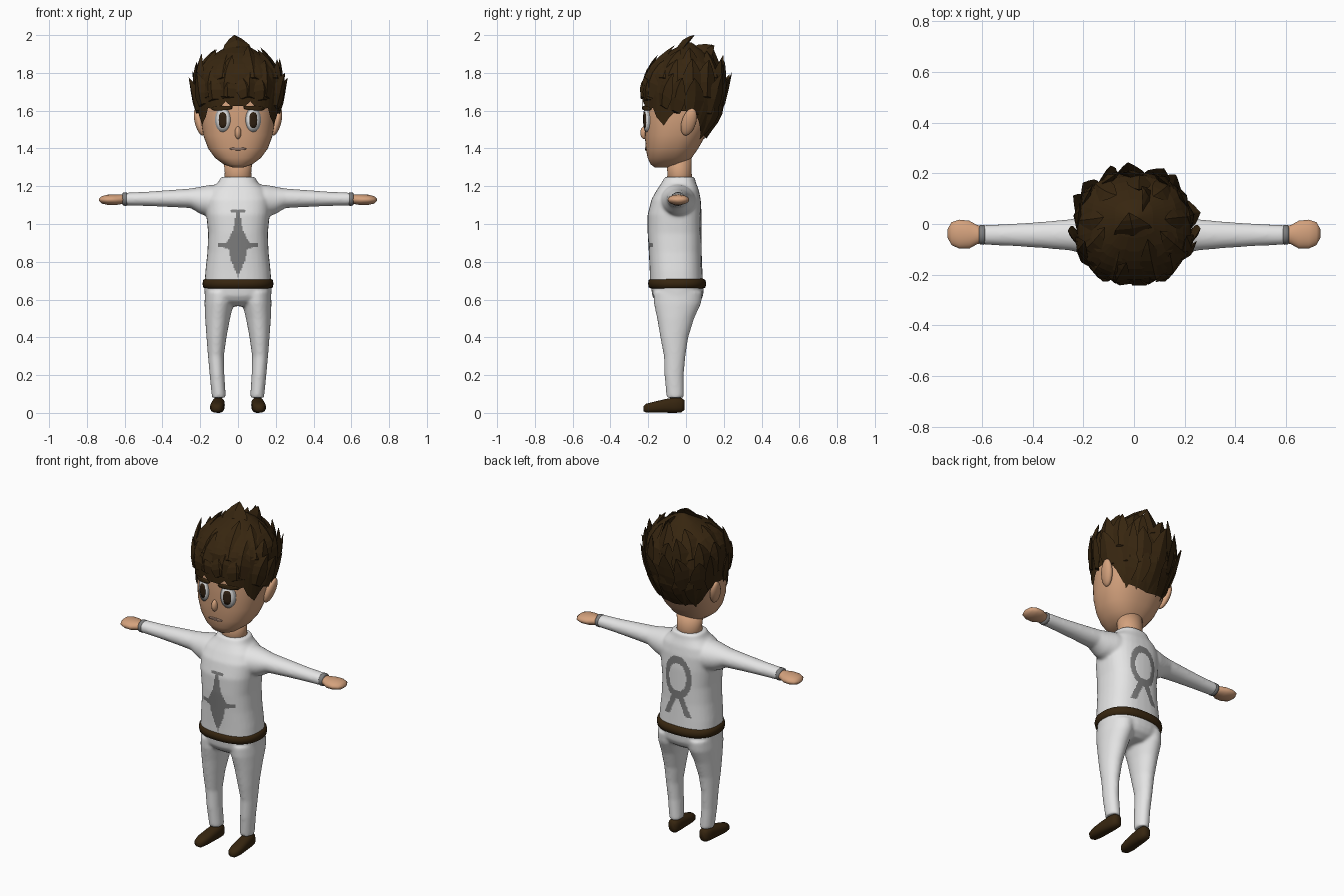
import bpy, bmesh, math, random
from mathutils import Vector

if "Cube" in bpy.data.objects:
    bpy.data.objects.remove(bpy.data.objects["Cube"])
random.seed(4)

def mat(name, r, g, b):
    m = bpy.data.materials.new(name)
    m.diffuse_color = (r, g, b, 1)
    m.use_nodes = True
    m.node_tree.nodes["Principled BSDF"].inputs["Base Color"].default_value = m.diffuse_color
    return m

WHITE = mat("white cloth", .78, .78, .78)
GREY = mat("grey trim", .21, .21, .21)
SKIN = mat("skin", .66, .36, .205)
BROWN = mat("dark brown", .038, .019, .005)
EYEGREY = mat("eye rim grey", .42, .42, .42)
IRIS = mat("iris brown", .03, .015, .006)
LIP = mat("lip", .32, .2, .15)

def interp(table, v):
    """Linear interpolation in a table of (key, a, b, ...)."""
    if v <= table[0][0]:
        return table[0][1:]
    for p, q in zip(table, table[1:]):
        if v <= q[0]:
            f = (v - p[0]) / (q[0] - p[0])
            return tuple(a + (b - a) * f for a, b in zip(p[1:], q[1:]))
    return table[-1][1:]

def sup(a, n):
    c, s = math.cos(a), math.sin(a)
    return (math.copysign(abs(c) ** (2 / n), c), math.copysign(abs(s) ** (2 / n), s))

def finish(name, bm, material, smooth=True):
    bmesh.ops.recalc_face_normals(bm, faces=bm.faces)
    me = bpy.data.meshes.new(name)
    for f in bm.faces:
        f.smooth = smooth
    bm.to_mesh(me)
    bm.free()
    me.materials.append(material)
    ob = bpy.data.objects.new(name, me)
    bpy.context.collection.objects.link(ob)
    return ob

def add_loft(bm, rings, axis='z', n=2.0, seg=32):
    """Rings are (position on axis, centre u, centre v, radius u, radius v)."""
    rows = []
    for p, cu, cv, ru, rv in rings:
        row = []
        for i in range(seg):
            c, s = sup(2 * math.pi * i / seg, n)
            u, v = cu + ru * c, cv + rv * s
            row.append(bm.verts.new({'z': (u, v, p), 'x': (p, u, v), 'y': (u, p, v)}[axis]))
        rows.append(row)
    for a, b in zip(rows, rows[1:]):
        for i in range(seg):
            j = (i + 1) % seg
            bm.faces.new((a[i], a[j], b[j], b[i]))
    bm.faces.new(rows[0])
    bm.faces.new(rows[-1])

def loft(name, rings, material, **kw):
    bm = bmesh.new()
    add_loft(bm, rings, **kw)
    return finish(name, bm, material)

def prof(table):  # (z, rx, front y, back y) -> loft rings
    return [(z, 0, (f + b) / 2, rx, (b - f) / 2) for z, rx, f, b in table]

def remesh(ob, size, it):
    """Fuse overlapping lofts into one soft surface."""
    m = ob.modifiers.new("fuse", 'REMESH')
    m.mode, m.voxel_size, m.use_smooth_shade = 'VOXEL', size, True
    s = ob.modifiers.new("soften", 'SMOOTH')
    s.factor, s.iterations = .5, it
    dg = bpy.context.evaluated_depsgraph_get()
    me = bpy.data.meshes.new_from_object(ob.evaluated_get(dg))
    ob.modifiers.clear()
    ob.data = me

# shirt: torso and sleeves fused, emblems chosen by face position
bm = bmesh.new()
add_loft(bm, prof([(.68, .177, -.19, .09), (.75, .173, -.192, .087), (.85, .162, -.197, .083),
                   (.95, .158, -.203, .083), (1.05, .168, -.203, .083), (1.13, .172, -.183, .078),
                   (1.18, .152, -.155, .068), (1.22, .105, -.128, .052), (1.25, .09, -.112, .046)]), n=2.5)
for s in (1, -1):
    add_loft(bm, [(s * x, -.043, z, ry, rz) for x, z, ry, rz in
                  [(.08, 1.12, .1, .09), (.15, 1.122, .09, .085), (.2, 1.125, .075, .072), (.25, 1.136, .062, .052),
                   (.36, 1.135, .052, .045), (.48, 1.133, .044, .038), (.6, 1.132, .039, .034)]], axis='x')
shirt = finish("shirt", bm, WHITE)
remesh(shirt, .007, 14)
shirt.data.materials.append(GREY)
emblem = [(.72, 0), (.75, .012), (.8, .035), (.86, .048), (.874, .06), (.876, .105), (.897, .105), (.9, .062),
          (.95, .032), (1, .018), (1.058, .012), (1.06, .04), (1.074, .04), (1.078, 0)]
for f in shirt.data.polygons:
    x, y, z = f.center
    x = abs(x)
    if y < -.1 and f.normal.y < -.3:
        f.material_index = int(x < interp(emblem, z)[0])
    elif y > .03 and f.normal.y > .3:
        loop = .72 < math.hypot(x / .078, (z - 1.0) / .115) < 1.1
        feet = .775 < z < .9 and abs(x - .018 - (.89 - z) * .45) < .018
        f.material_index = int(loop or feet)

# trousers: hips and legs fused
bm = bmesh.new()
add_loft(bm, [(.565, 0, -.04, .07, .08), (.59, 0, -.042, .15, .118), (.62, 0, -.044, .176, .135),
              (.69, 0, -.046, .18, .142)], n=2.3)
for s in (1, -1):
    add_loft(bm, [(z, s * x, y, rx, ry) for z, x, y, rx, ry in
                  [(.08, .101, -.057, .037, .046), (.2, .111, -.063, .039, .051), (.3, .117, -.06, .042, .057),
                   (.4, .114, -.062, .053, .074), (.5, .108, -.055, .066, .098), (.58, .1, -.045, .077, .125),
                   (.64, .095, -.043, .08, .13)]])
remesh(finish("trousers", bm, WHITE), .008, 8)

# belt, collar, neck
loft("belt", [(z, 0, -.047, .188 - d, .154 - d) for z, d in
              [(.657, .02), (.664, .004), (.685, 0), (.704, .004), (.712, .02)]], BROWN, n=2.4, seg=40)
loft("collar", [(1.222, 0, -.034, .09, .082), (1.236, 0, -.034, .087, .079), (1.246, 0, -.034, .08, .072)], GREY)
loft("neck", [(1.2, 0, -.034, .078, .07), (1.27, 0, -.034, .07, .064), (1.36, 0, -.04, .078, .068)], SKIN)

# hands, cuffs, shoes, ears
for s, side in ((1, "left"), (-1, "right")):
    loft(side + "_cuff", [(s * x, -.043, 1.132, r + .003, r) for x, r in
                          [(.587, .032), (.592, .036), (.608, .035), (.612, .028)]], GREY, axis='x')
    loft(side + "_hand", [(s * x, y, z, ry, rz) for x, y, z, ry, rz in
                          [(.59, -.042, 1.132, .03, .026), (.62, -.042, 1.13, .038, .025), (.65, -.042, 1.128, .055, .028),
                           (.69, -.04, 1.128, .057, .027), (.72, -.038, 1.128, .045, .02), (.735, -.037, 1.128, .018, .007)]],
         SKIN, axis='x')
    loft(side + "_shoe", [(y, s * x, z, rx, rz) for y, x, z, rx, rz in
                          [(-.226, .112, .022, .012, .012), (-.212, .112, .025, .028, .023), (-.17, .111, .03, .037, .029),
                           (-.11, .107, .037, .036, .036), (-.06, .104, .041, .034, .041), (-.025, .102, .041, .031, .039),
                           (-.008, .102, .042, .018, .025)]], BROWN, axis='y', n=2.5)
    bm = bmesh.new()
    bmesh.ops.create_uvsphere(bm, u_segments=20, v_segments=12, radius=1)
    ear = finish(side + "_ear", bm, SKIN)
    ear.scale = (.024, .038, .076)
    ear.rotation_euler = (-.3, s * .25, 0)
    ear.location = (s * .205, .015, 1.54)

# head
HEAD = [(1.3, .03, -.165, -.06), (1.315, .075, -.187, -.01), (1.35, .122, -.203, .03), (1.4, .158, -.213, .065),
        (1.47, .184, -.218, .105), (1.55, .196, -.22, .15), (1.62, .2, -.22, .17), (1.7, .2, -.21, .18),
        (1.8, .15, -.15, .14), (1.85, .05, -.06, .06)]
loft("head", prof(HEAD), SKIN, n=2.35, seg=48)

def face_y(x, z):
    rx, f, b = interp(HEAD, z)
    return (f + b) / 2 - (b - f) / 2 * (1 - (abs(x) / rx) ** 2.35) ** (1 / 2.35)

def plate(name, cx, cz, rx, rz, off, material, n=2.0, slope=0):
    """Thin patch that follows the face."""
    bm = bmesh.new()
    rings = []
    for k, o in ((.02, off), (.5, off), (1, off), (1, off - .009)):
        row = []
        for i in range(28):
            c, s = sup(2 * math.pi * i / 28, n)
            x, z = cx + rx * k * c, cz + rz * k * s + slope * k * c
            row.append(bm.verts.new((x, face_y(x, z) - o, z)))
        rings.append(row)
    bm.faces.new(rings[0])
    for a, b in zip(rings, rings[1:]):
        for i in range(28):
            bm.faces.new((a[i], a[i - 1], b[i - 1], b[i]))
    finish(name, bm, material)

# face details
for s, side in ((1, "left"), (-1, "right")):
    plate(side + "_eye_rim", s * .081, 1.553, .041, .066, .006, EYEGREY)
    plate(side + "_eye_white", s * .081, 1.553, .033, .057, .009, WHITE)
    plate(side + "_iris", s * .081, 1.55, .021, .042, .012, IRIS, n=2.6)
    plate(side + "_eyebrow", s * .085, 1.613, .055, .011, .013, BROWN, n=3, slope=-s * .003)
plate("mouth", 0, 1.398, .044, .008, .005, LIP)
bm = bmesh.new()
bmesh.ops.create_uvsphere(bm, u_segments=16, v_segments=10, radius=1)
nose = finish("nose", bm, SKIN)
nose.scale, nose.location = (.017, .022, .034), (0, -.22, 1.483)

# hair: cap with a jagged hairline, then pointed locks
HAIR = [(1.44, .17, -.2, .1), (1.5, .2, -.222, .135), (1.6, .214, -.23, .185), (1.7, .228, -.232, .205),
        (1.8, .222, -.218, .188), (1.86, .18, -.168, .15), (1.91, .11, -.1, .105), (1.95, .04, -.02, .06),
        (1.96, .01, .01, .03)]
LINE = [(0, 1.625), (35, 1.615), (55, 1.56), (68, 1.52), (80, 1.595), (100, 1.6), (116, 1.56), (135, 1.475), (180, 1.45)]

def surf(a, z):
    rx, f, b = interp(HAIR, z)
    c, s = sup(a, 2.25)
    return Vector((rx * s, (f + b) / 2 - (b - f) / 2 * c, z))

bm = bmesh.new()
SEG, ROWS = 48, 12
rows = []
for r in range(ROWS + 1):
    row = []
    for i in range(SEG):
        a = 2 * math.pi * i / SEG
        deg = min(i, SEG - i) * 360 / SEG
        z0 = interp(LINE, deg)[0] + (.028 if i % 4 == 2 and deg < 60 else 0)
        row.append(bm.verts.new(surf(a, z0 + (1.96 - z0) * r / ROWS)))
    rows.append(row)
for a, b in zip(rows, rows[1:]):
    for i in range(SEG):
        bm.faces.new((a[i - 1], a[i], b[i], b[i - 1]))
bm.faces.new(rows[-1])

def lock(base, ctrl, tip, w):
    last = None
    out = Vector((ctrl.x, ctrl.y + .01, .12)).normalized()
    side = (tip - base).cross(out).normalized()
    for t, k in ((0, .6), (.3, 1), (.55, .85), (.8, .45), (1, .02)):
        p = base * (1 - t) ** 2 + ctrl * 2 * t * (1 - t) + tip * t * t
        ring = [bm.verts.new(p + d * w * k) for d in (side, out * .4, -side, -out * .4)]
        if last:
            for i in range(4):
                bm.faces.new((last[i - 1], last[i], ring[i], ring[i - 1]))
        else:
            bm.faces.new(ring)
        last = ring
    bm.faces.new(last)

# (count, base z, middle z, tip radii x / front / back, tip z, half width)
for n, z0, zm, rx, rf, rb, zt, w in [(15, 1.58, 1.7, .265, .222, .232, 1.79, .055),
                                     (13, 1.67, 1.8, .222, .165, .195, 1.885, .055),
                                     (9, 1.77, 1.87, .12, .08, .125, 1.945, .05)]:
    for i in range(n):
        a = 2 * math.pi * (i + .5) / n + random.uniform(-.08, .08)
        at = a + random.uniform(-.15, .15)
        c = math.cos(at)
        lift = .09 * max(0, math.cos(a)) if zt < 1.8 else 0
        tip = Vector((rx * math.sin(at), .012 - (rf if c > 0 else rb) * c, zt + random.uniform(-.03, .02)))
        lock(surf(a, z0 + lift), surf(a, zm + lift / 2) * 1.0, tip, w)
lock(Vector((0, -.06, 1.86)), Vector((0, -.03, 1.95)), Vector((-.02, .045, 2.0)), .08)
lock(Vector((.05, .05, 1.86)), Vector((.06, .09, 1.92)), Vector((.03, .15, 1.945)), .06)
# nape locks pointing down
for a in (140, 160, 180, 200, 220):
    r = math.radians(a)
    lock(surf(r, 1.64), surf(r, 1.56) + Vector((0, .012, 0)), surf(r, 1.45), .05)
finish("hair", bm, BROWN, smooth=False)
